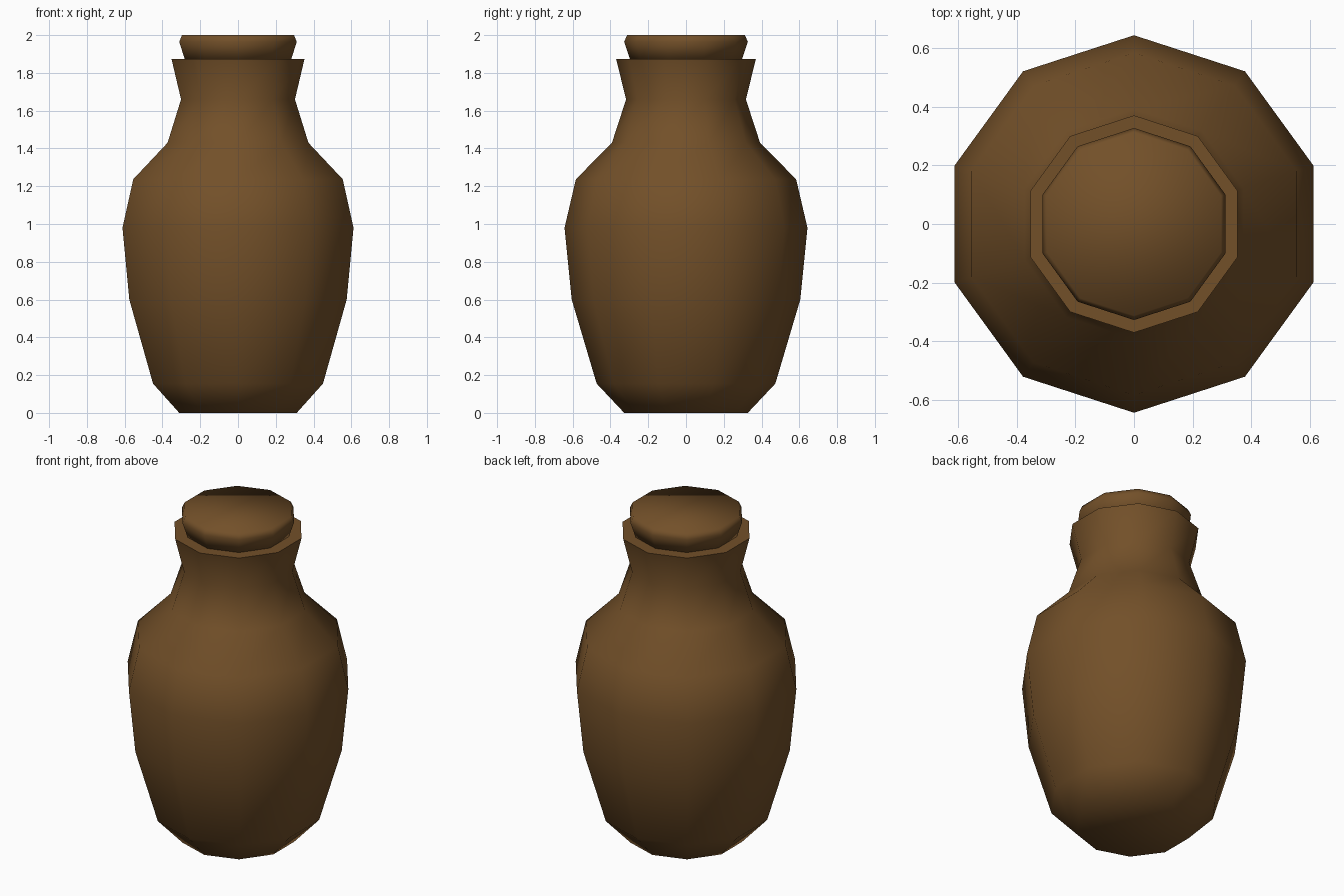
import bpy, bmesh, math

if "Cube" in bpy.data.objects:
    bpy.data.objects.remove(bpy.data.objects["Cube"])

SIDES = 10

clay = bpy.data.materials.new("brown_clay")
clay.diffuse_color = (0.17, 0.08, 0.022, 1.0)
clay.use_nodes = True
clay.node_tree.nodes["Principled BSDF"].inputs["Base Color"].default_value = clay.diffuse_color


def lathe(name, profile):
    """Closed ten-sided turned solid from (radius, z) points, corners on +-y."""
    bm = bmesh.new()
    rings = []
    for r, z in profile:
        angles = [math.pi / 2 + math.tau * i / SIDES for i in range(SIDES)]
        rings.append([bm.verts.new((r * math.cos(a), r * math.sin(a), z)) for a in angles])
    for low, high in zip(rings, rings[1:]):
        for i in range(SIDES):
            j = (i + 1) % SIDES
            bm.faces.new((low[i], low[j], high[j], high[i]))
    bm.faces.new(rings[0][::-1])
    bm.faces.new(rings[-1])
    bmesh.ops.recalc_face_normals(bm, faces=bm.faces)
    mesh = bpy.data.meshes.new(name)
    bm.to_mesh(mesh)
    bm.free()
    mesh.materials.append(clay)
    obj = bpy.data.objects.new(name, mesh)
    bpy.context.collection.objects.link(obj)
    # smooth everywhere except the sharp lip
    bpy.ops.object.select_all(action='DESELECT')
    obj.select_set(True)
    bpy.context.view_layer.objects.active = obj
    bpy.ops.object.shade_smooth_by_angle(angle=math.radians(80))
    return obj


# Jar body: foot, belly, shoulder, neck and flared lip
lathe("jar_body", [(0.327, 0.0), (0.473, 0.155), (0.605, 0.6), (0.643, 0.98),
                   (0.583, 1.237), (0.392, 1.43), (0.317, 1.66), (0.37, 1.873)])

# Stopper sitting in the mouth
lathe("stopper", [(0.295, 1.868), (0.327, 1.965), (0.312, 2.0)])
